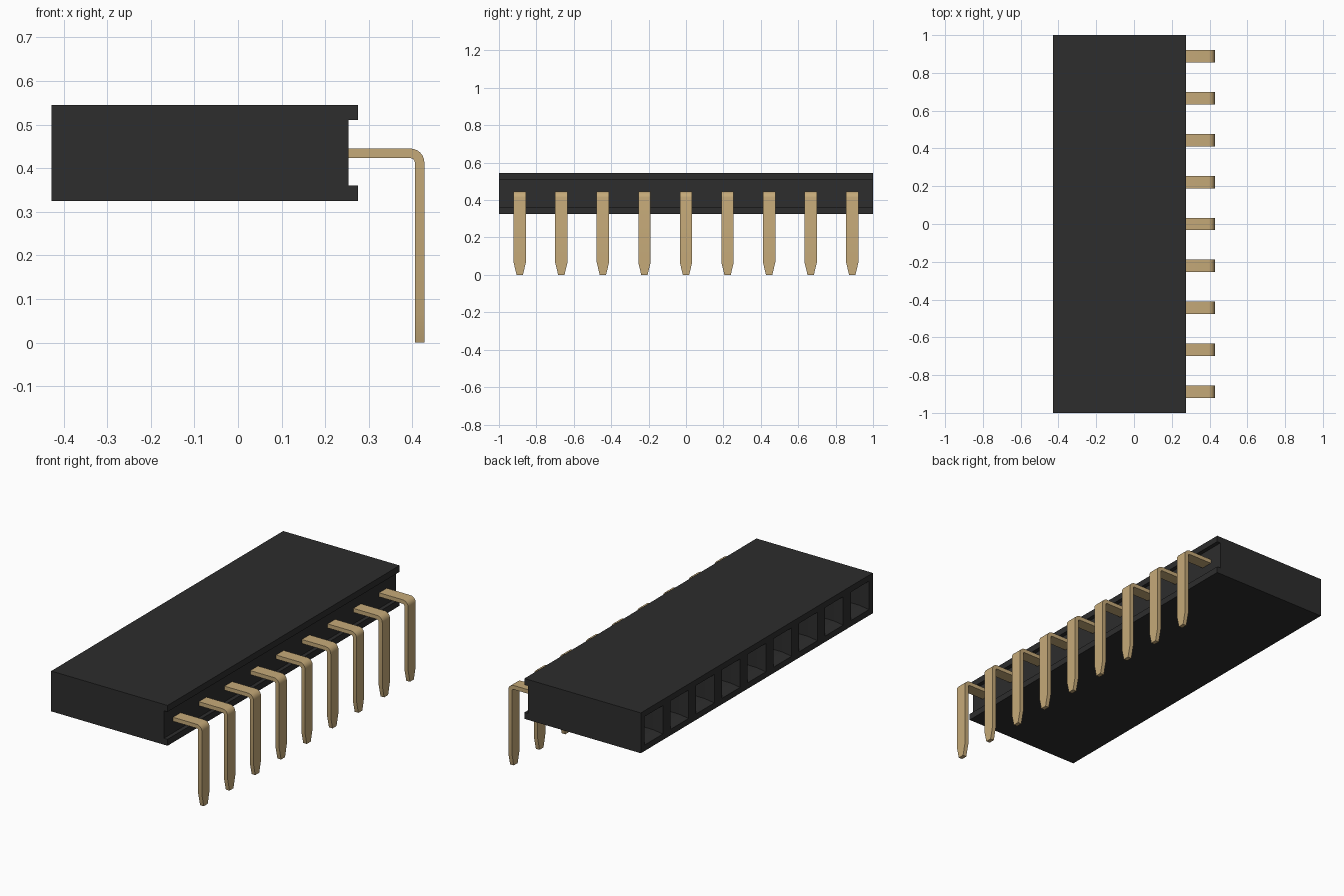
import bpy, bmesh, math
from mathutils import Vector

cube = bpy.data.objects.get("Cube")
if cube:
    bpy.data.objects.remove(cube, do_unlink=True)

COUNT = 9
PITCH = 2 / COUNT


def material(name, rgb):
    m = bpy.data.materials.new(name)
    m.use_nodes = True
    m.diffuse_color = (*rgb, 1)
    m.node_tree.nodes["Principled BSDF"].inputs["Base Color"].default_value = (*rgb, 1)
    return m


def finish(bm, name, mat):
    bmesh.ops.recalc_face_normals(bm, faces=bm.faces)
    me = bpy.data.meshes.new(name)
    bm.to_mesh(me)
    bm.free()
    me.materials.append(mat)
    ob = bpy.data.objects.new(name, me)
    bpy.context.collection.objects.link(ob)
    return ob


def loft(bm, loops):
    """Skin equal-length loops of points and cap both ends."""
    rings = [[bm.verts.new(p) for p in loop] for loop in loops]
    n = len(rings[0])
    for a, b in zip(rings, rings[1:]):
        for i in range(n):
            j = (i + 1) % n
            bm.faces.new((a[i], a[j], b[j], b[i]))
    bm.faces.new(rings[0])
    bm.faces.new(rings[-1])


black = material("black plastic", (0.026, 0.026, 0.026))
gold = material("gold metal", (0.56, 0.40, 0.19))

# Housing: grooved profile, one segment per contact
profile = [(-0.4275, 0.325), (0.275, 0.325), (0.275, 0.36), (0.253, 0.36),
           (0.253, 0.51), (0.275, 0.51), (0.275, 0.545), (-0.4275, 0.545)]
bm = bmesh.new()
loft(bm, [[(x, -1 + i * PITCH, z) for x, z in profile] for i in range(COUNT + 1)])
bmesh.ops.recalc_face_normals(bm, faces=bm.faces)

# Sockets: square opening, tapered lead-in, then a deep straight hole
mouths = [f for f in bm.faces if f.normal.x < -0.9]
bmesh.ops.inset_individual(bm, faces=mouths, thickness=0.046)
bmesh.ops.inset_individual(bm, faces=mouths, thickness=0.026, depth=-0.045)
holes = bmesh.ops.extrude_discrete_faces(bm, faces=mouths)["faces"]
bmesh.ops.translate(bm, vec=(0.45, 0, 0), verts=[v for f in holes for v in f.verts])
finish(bm, "housing", black)

# Pin path: (outer point, inner point, half width), bent down then tapered
HALF = 0.033
OUT, IN = 0.032, 0.01
centre = Vector((0.4275 - OUT, 0.445 - OUT))
path = [((0.24, 0.445), (0.24, 0.423), HALF)]
for k in range(7):
    a = math.radians(90 - 15 * k)
    d = Vector((math.cos(a), math.sin(a)))
    path.append((centre + d * OUT, centre + d * IN, HALF))
for z, half in ((0.067, HALF), (0, 0.017)):
    path.append(((0.4275, z), (0.4055, z), half))

# Row of pins
for i in range(COUNT):
    y = -1 + (i + 0.5) * PITCH
    bm = bmesh.new()
    loft(bm, [[(o[0], y - w, o[1]), (o[0], y + w, o[1]),
               (n[0], y + w, n[1]), (n[0], y - w, n[1])] for o, n, w in path])
    pin = finish(bm, f"pin_{i + 1}", gold)
    bpy.ops.object.select_all(action="DESELECT")
    pin.select_set(True)
    bpy.context.view_layer.objects.active = pin
    bpy.ops.object.shade_smooth_by_angle(angle=math.radians(30))
